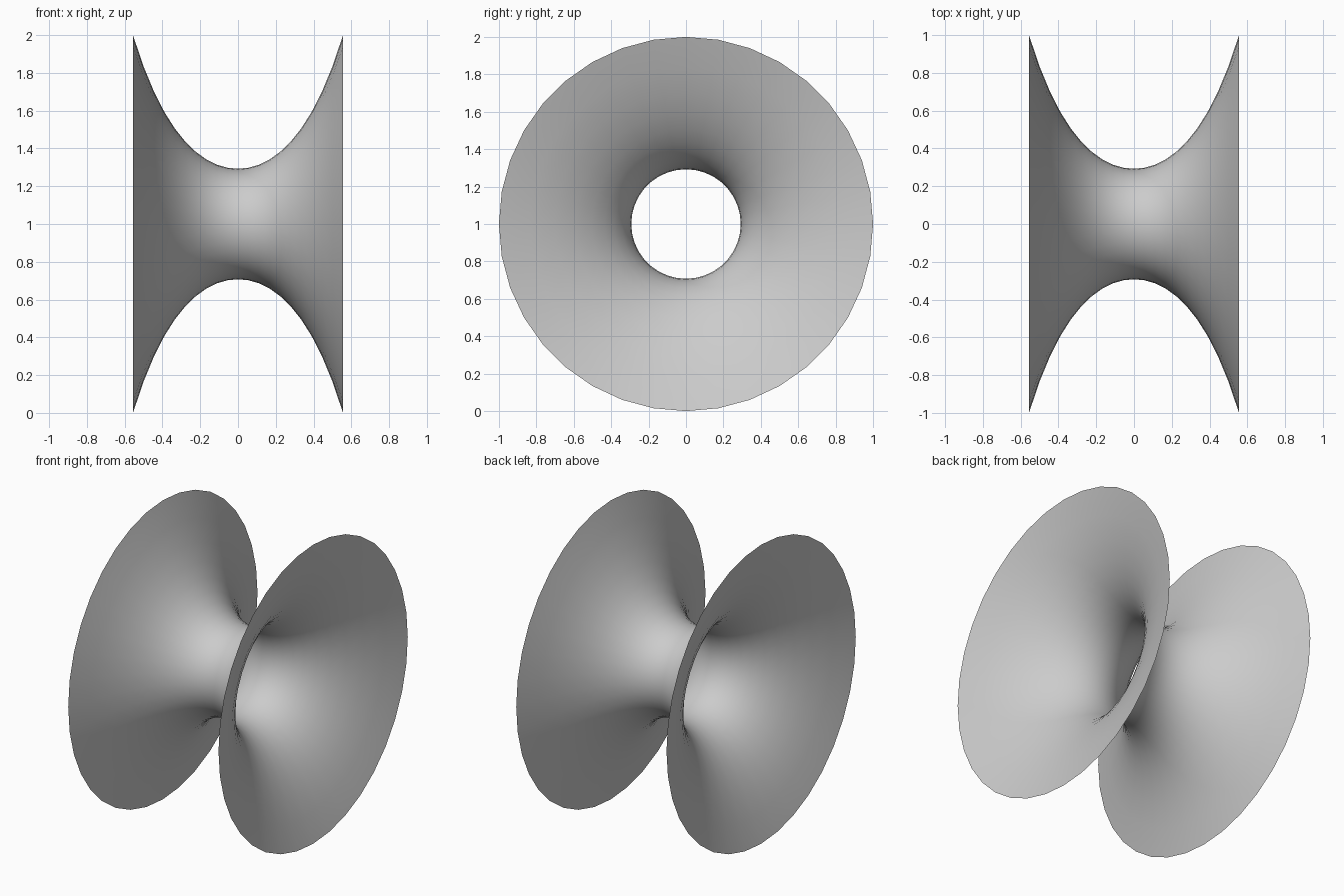
import bpy
import bmesh
from math import cosh, tau

if "Cube" in bpy.data.objects:
    bpy.data.objects.remove(bpy.data.objects["Cube"])

THROAT = 0.2926    # radius at the waist
HALF = 0.556       # half length along x
SIDES = 36         # segments around the axis
STEPS = 20         # segments along the axis

# catenary profile, revolved around the x axis
bm = bmesh.new()
profile = []
for i in range(STEPS + 1):
    x = HALF * (2 * i / STEPS - 1)
    profile.append(bm.verts.new((x, 0, THROAT * cosh(x / THROAT))))
edges = [bm.edges.new(pair) for pair in zip(profile, profile[1:])]
bmesh.ops.spin(bm, geom=profile + edges, cent=(0, 0, 0), axis=(1, 0, 0),
               angle=tau, steps=SIDES)
bmesh.ops.remove_doubles(bm, verts=bm.verts[:], dist=0.0001)

# consistent outward normals on the open surface
bm.normal_update()
for f in bm.faces[:]:
    c = f.calc_center_median()
    if f.normal.y * c.y + f.normal.z * c.z < 0:
        f.normal_flip()
bmesh.ops.translate(bm, verts=bm.verts[:], vec=(0, 0, 1))

# open-ended catenoid shell, smooth shaded
mesh = bpy.data.meshes.new("catenoid_shell")
bm.to_mesh(mesh)
bm.free()
shell = bpy.data.objects.new("catenoid_shell", mesh)
bpy.context.collection.objects.link(shell)
mesh.polygons.foreach_set("use_smooth", [True] * len(mesh.polygons))
